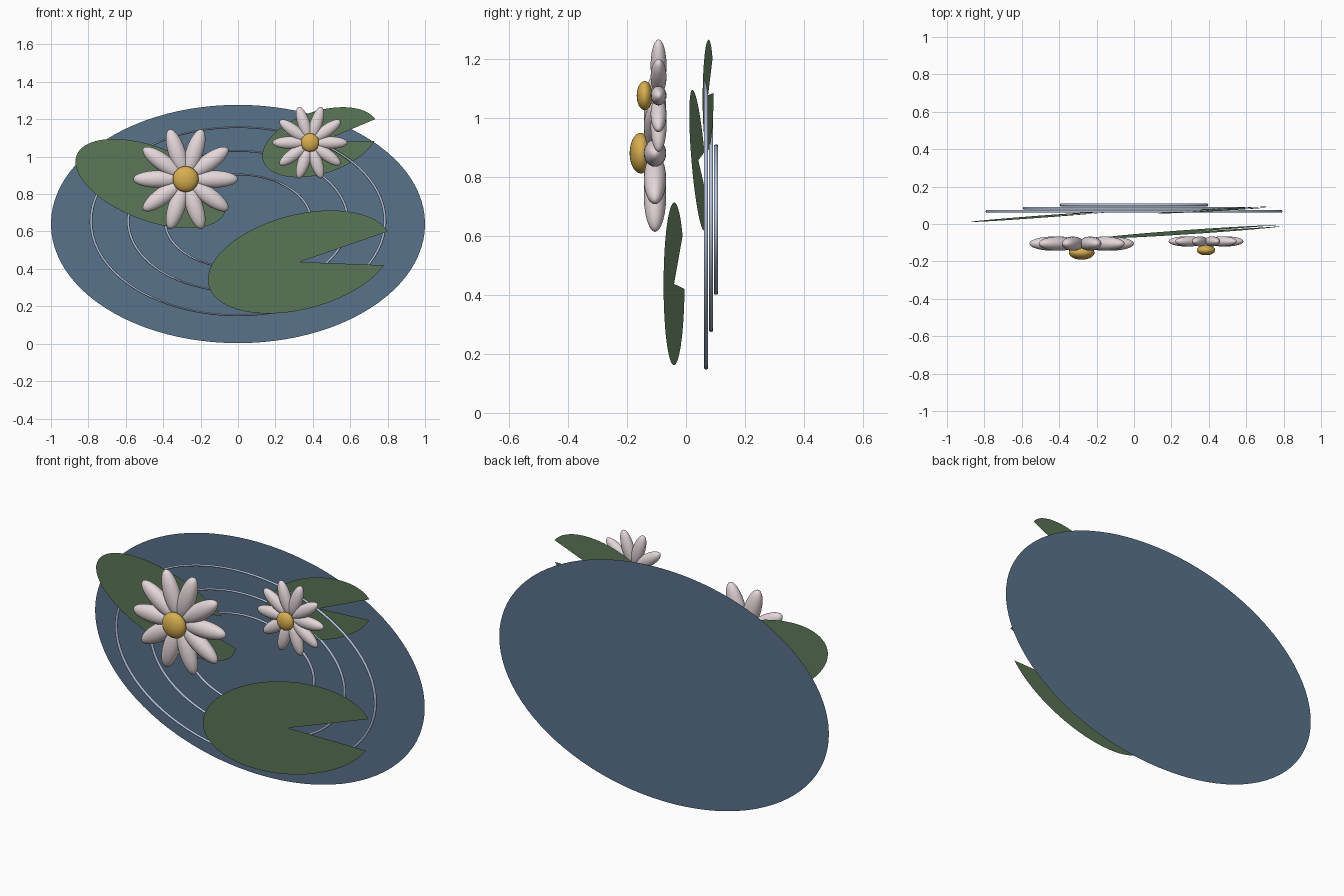
import bpy, bmesh, math
from mathutils import Matrix, Vector

if "Cube" in bpy.data.objects:
    bpy.data.objects.remove(bpy.data.objects["Cube"])


def material(name, rgb):
    m = bpy.data.materials.new(name)
    m.diffuse_color = (*rgb, 1)
    m.use_nodes = True
    m.node_tree.nodes["Principled BSDF"].inputs["Base Color"].default_value = m.diffuse_color
    return m


WATER = material("water_blue", (0.10, 0.17, 0.26))
RIPPLE = material("ripple_pale_blue", (0.45, 0.53, 0.70))
LEAF = material("leaf_green", (0.11, 0.19, 0.10))
PETAL = material("petal_pink_white", (0.78, 0.68, 0.70))
GOLD = material("stamen_gold", (0.68, 0.42, 0.08))


def finish(bm, name, mat, smooth=True):
    mesh = bpy.data.meshes.new(name)
    bm.to_mesh(mesh)
    bm.free()
    for p in mesh.polygons:
        p.use_smooth = smooth
    mesh.materials.append(mat)
    ob = bpy.data.objects.new(name, mesh)
    bpy.context.collection.objects.link(ob)
    return ob


def flat_shape(name, points, mat):
    bm = bmesh.new()
    face = bm.faces.new([bm.verts.new(p) for p in points])
    face.normal_update()
    if face.normal.y > 0:
        face.normal_flip()
    finish(bm, name, mat, False)


# Upright oval water surface at the back
flat_shape("water", [(math.cos(i * math.tau / 96), 0.19,
                      0.64 + 0.637 * math.sin(i * math.tau / 96))
                     for i in range(96)], WATER)


# Ripple rings: oval tori floating in front of the water
def ripple(name, radius, y, tube=0.0075, flat=0.64):
    bpy.ops.mesh.primitive_torus_add(major_segments=80, minor_segments=10,
                                     major_radius=radius, minor_radius=tube)
    ob = bpy.context.object
    ob.name = name
    squash = Matrix.Diagonal((1, flat, 1, 1))
    ob.data.transform(Matrix.Translation((0, y, 0.655))
                      @ Matrix.Rotation(math.pi / 2, 4, 'X') @ squash)
    ob.data.materials.append(RIPPLE)
    for p in ob.data.polygons:
        p.use_smooth = True


ripple("ripple_outer", 0.786, 0.068)
ripple("ripple_middle", 0.587, 0.085)
ripple("ripple_inner", 0.39, 0.102)


# Lily pads: sheared ovals with a wedge notch, lying on a tilted plane
def lily_pad(name, cx, cz, rx, shear, rz, upper, lower, plane):
    a, b, c = plane
    pts = [(cx, cz)]
    n = 64
    for i in range(n + 1):
        t = math.radians(upper + (360 + lower - upper) * i / n)
        pts.append((cx + rx * math.cos(t),
                    cz + shear * math.cos(t) + rz * math.sin(t)))
    flat_shape(name, [(x, a + b * x + c * z, z) for x, z in pts], LEAF)


lily_pad("lily_pad_front", 0.33, 0.437, 0.491, 0.094, 0.259, 16.4, -23.6,
         (-0.0462, 0.077, -0.045))
lily_pad("lily_pad_left", -0.466, 0.856, 0.403, -0.117, 0.208, 36, -4,
         (0.0968, 0.066, -0.0285))
lily_pad("lily_pad_right", 0.44, 1.077, 0.31, 0.0726, 0.173, 18.5, -20.7,
         (0.083, 0.065, -0.034))


# Flowers: ten ellipsoid petals round a squashed gold centre
def ellipsoid(bm, matrix):
    bmesh.ops.create_uvsphere(bm, u_segments=24, v_segments=16, radius=1,
                              matrix=matrix)


def flower(name, x, z, petal_y, centre_y, s, thick):
    bm = bmesh.new()
    for i in range(10):
        turn = Matrix.Rotation(i * math.tau / 10, 4, 'Y')
        ellipsoid(bm, Matrix.Translation((x, petal_y, z)) @ turn
                  @ Matrix.Translation((0.15 * s, 0, 0))
                  @ Matrix.Diagonal((0.13 * s, thick, 0.046 * s, 1)))
    finish(bm, name + "_petals", PETAL)
    bm = bmesh.new()
    ellipsoid(bm, Matrix.Translation((x, centre_y, z))
              @ Matrix.Diagonal((0.069 * s, thick, 0.069 * s, 1)))
    finish(bm, name + "_centre", GOLD)


flower("large_flower", -0.28, 0.88, -0.105, -0.153, 1.0, 0.038)
flower("small_flower", 0.385, 1.075, -0.093, -0.14, 0.715, 0.027)
